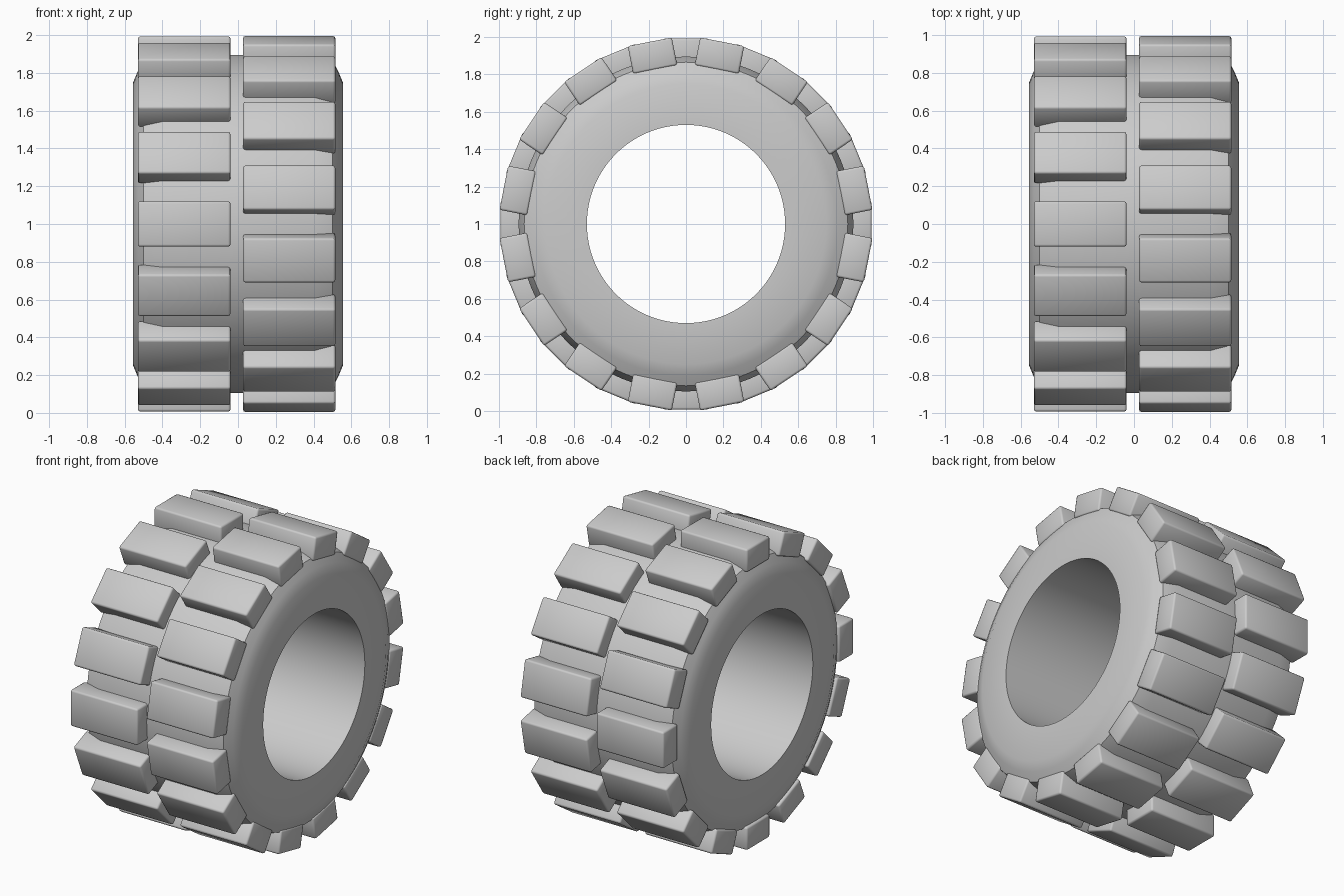
import bpy, bmesh, math
from mathutils import Matrix, Vector

if "Cube" in bpy.data.objects:
    bpy.data.objects.remove(bpy.data.objects["Cube"])

AXLE = Matrix.Translation((0, 0, 1))


def finish(bm, name, angle):
    bmesh.ops.recalc_face_normals(bm, faces=bm.faces)
    me = bpy.data.meshes.new(name)
    bm.to_mesh(me)
    bm.free()
    ob = bpy.data.objects.new(name, me)
    bpy.context.collection.objects.link(ob)
    bpy.ops.object.select_all(action='DESELECT')
    ob.select_set(True)
    bpy.context.view_layer.objects.active = ob
    bpy.ops.object.shade_smooth_by_angle(angle=math.radians(angle))
    return ob


# Tyre carcass: closed (x, radius) profile revolved around the x axle
half = [(0.40, 0.895), (0.50, 0.865), (0.53, 0.81), (0.555, 0.75), (0.555, 0.53)]
profile = half + [(-x, r) for x, r in reversed(half)]
SEG = 96
bm = bmesh.new()
rings = []
for i in range(SEG):
    a = 2 * math.pi * i / SEG
    rings.append([bm.verts.new((x, r * math.sin(a), 1 + r * math.cos(a))) for x, r in profile])
n = len(profile)
for i in range(SEG):
    p, q = rings[i], rings[(i + 1) % SEG]
    for j in range(n):
        k = (j + 1) % n
        bm.faces.new((p[j], p[k], q[k], q[j]))
finish(bm, "tyre_body", 40)


# Tread rows: 16 rounded lugs each, the right row staggered by half a step
def tread_row(name, x0, x1, offset, count=16, width=0.24, r0=0.842, r1=0.993):
    bm = bmesh.new()
    for i in range(count):
        rot = Matrix.Rotation(math.radians(offset + 360 * i / count), 4, 'X')
        place = AXLE @ rot @ Matrix.Translation(((x0 + x1) / 2, 0, (r0 + r1) / 2))
        size = Matrix.Diagonal((x1 - x0, width, r1 - r0, 1))
        bmesh.ops.create_cube(bm, size=1, matrix=place @ size)
    bmesh.ops.bevel(bm, geom=bm.edges[:], offset=0.012, segments=2,
                    profile=0.5, affect='EDGES')
    return finish(bm, name, 50)


tread_row("left_tread_lugs", -0.53, -0.04, 90)
tread_row("right_tread_lugs", 0.027, 0.515, 11.25)
